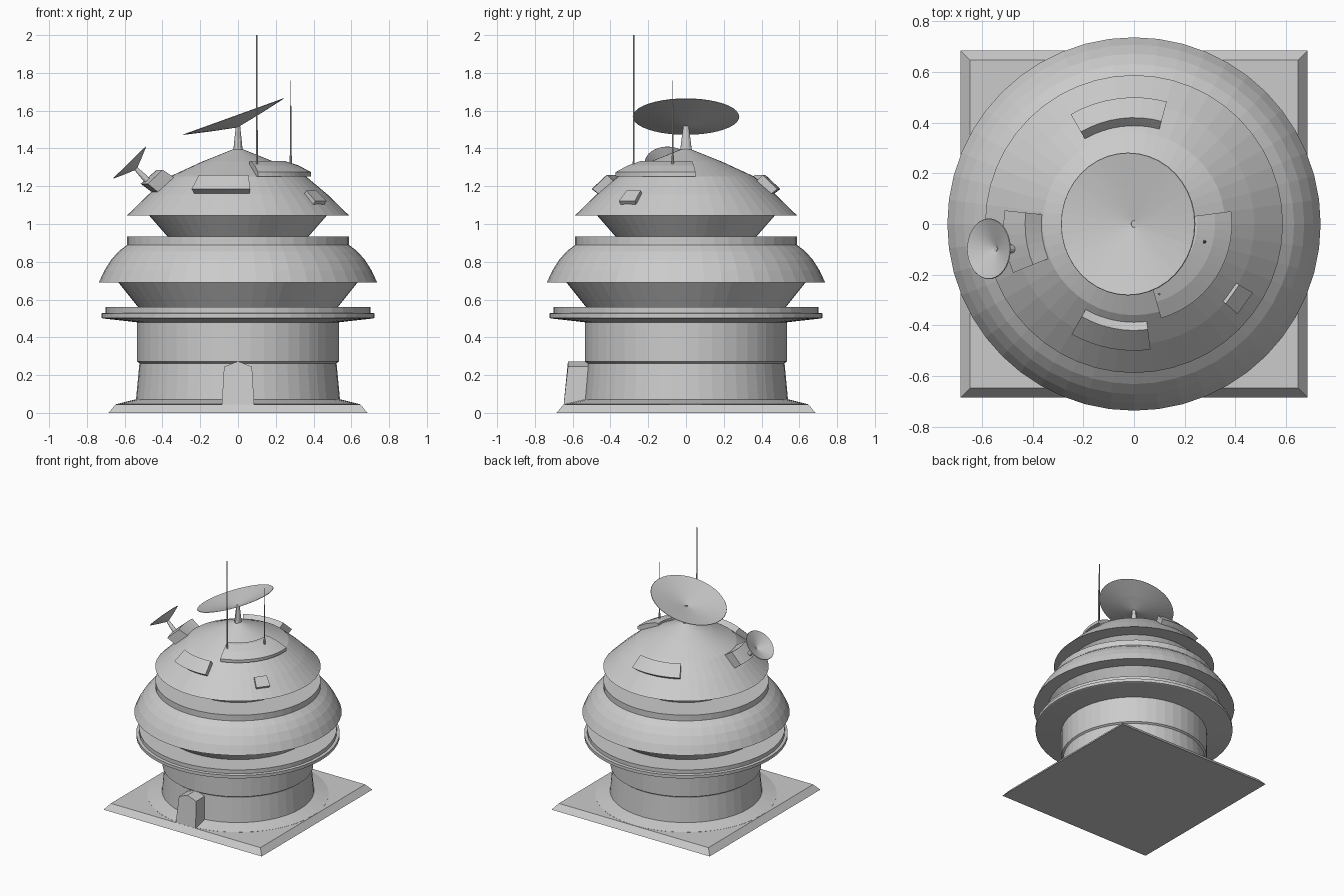
import bpy, bmesh, math
from mathutils import Vector

if "Cube" in bpy.data.objects:
    bpy.data.objects.remove(bpy.data.objects["Cube"])

grey = bpy.data.materials.new("light_grey")
grey.diffuse_color = (0.6, 0.6, 0.6, 1)
grey.use_nodes = True
grey.node_tree.nodes["Principled BSDF"].inputs["Base Color"].default_value = grey.diffuse_color


def make(name, bm):
    bmesh.ops.remove_doubles(bm, verts=bm.verts, dist=1e-5)
    bmesh.ops.recalc_face_normals(bm, faces=bm.faces)
    me = bpy.data.meshes.new(name)
    bm.to_mesh(me)
    bm.free()
    me.materials.append(grey)
    ob = bpy.data.objects.new(name, me)
    bpy.context.collection.objects.link(ob)
    return ob


def lathe(name, profile, n=48, origin=(0, 0, 0), axis=(0, 0, 1), sy=1.0):
    """Revolve (radius, height) points; ends are capped."""
    bm = bmesh.new()
    q = Vector((0, 0, 1)).rotation_difference(Vector(axis).normalized())
    rings = []
    for r, z in profile:
        ring = []
        for i in range(n):
            a = 2 * math.pi * i / n
            p = Vector((r * math.cos(a), r * math.sin(a) * sy, z))
            ring.append(bm.verts.new(q @ p + Vector(origin)))
        rings.append(ring)
    for a, b in zip(rings, rings[1:]):
        for i in range(n):
            j = (i + 1) % n
            bm.faces.new((a[i], a[j], b[j], b[i]))
    bm.faces.new(rings[0][::-1])
    bm.faces.new(rings[-1])
    return make(name, bm)


def sector(name, a0, a1, section, steps=8):
    """Sweep a closed (radius, height) section between two angles in degrees."""
    bm = bmesh.new()
    rows = []
    for k in range(steps + 1):
        a = math.radians(a0 + (a1 - a0) * k / steps)
        rows.append([bm.verts.new((r * math.cos(a), r * math.sin(a), z)) for r, z in section])
    m = len(section)
    for p, q in zip(rows, rows[1:]):
        for i in range(m):
            j = (i + 1) % m
            bm.faces.new((p[i], p[j], q[j], q[i]))
    bm.faces.new(rows[0])
    bm.faces.new(rows[-1][::-1])
    return make(name, bm)


def loft(name, loops):
    """Join equal-length point loops and cap both ends."""
    bm = bmesh.new()
    rows = [[bm.verts.new(p) for p in lp] for lp in loops]
    m = len(rows[0])
    for p, q in zip(rows, rows[1:]):
        for i in range(m):
            j = (i + 1) % m
            bm.faces.new((p[i], p[j], q[j], q[i]))
    bm.faces.new(rows[0][::-1])
    bm.faces.new(rows[-1])
    return make(name, bm)


def square(s, z):
    return [(-s, -s, z), (s, -s, z), (s, s, z), (-s, s, z)]


# ground plate and its raised skirt
loft("base_plate", [square(0.685, 0), square(0.648, 0.045)])
lathe("base_skirt", [(0.645, 0.03), (0.645, 0.046), (0.54, 0.072), (0.5, 0.072)])

# walls: lower drum under a slightly overhanging upper drum
lathe("lower_wall", [(0.542, 0.05), (0.522, 0.262), (0.5, 0.28)])
lathe("upper_wall", [(0.52, 0.262), (0.535, 0.272), (0.535, 0.485)])

# gabled entrance porch with a leaning front
def porch_loop(y_bottom, y_top):
    return [(-0.086, y_bottom, 0.04), (0.086, y_bottom, 0.04), (0.074, y_top, 0.245),
            (0, y_top, 0.273), (-0.074, y_top, 0.245)]
loft("entrance_porch", [porch_loop(-0.648, -0.625), porch_loop(-0.45, -0.45)])

# stepped balcony
lathe("balcony", [(0.52, 0.478), (0.715, 0.5), (0.723, 0.503), (0.723, 0.527),
                  (0.702, 0.53), (0.702, 0.56), (0.5, 0.56)])

# middle storey
lathe("middle_neck", [(0.525, 0.555), (0.637, 0.695)])
lathe("middle_ring", [(0.6, 0.69), (0.737, 0.69), (0.708, 0.753), (0.672, 0.81),
                      (0.632, 0.855), (0.587, 0.89), (0.587, 0.935), (0.3, 0.935)])

# top storey
lathe("upper_neck", [(0.37, 0.93), (0.475, 1.05)])
lathe("top_dome", [(0.45, 1.045), (0.588, 1.045), (0.475, 1.155), (0.36, 1.252),
                   (0.19, 1.33), (0.022, 1.397)])

# raised panels on the dome
panel = [(0.385, 1.225), (0.42, 1.26), (0.5, 1.185), (0.46, 1.155)]
sector("front_panel", 240.5, 277.5, panel)
sector("back_panel", 75, 120, panel)
sector("right_deck", -74, 7.5, [(0.22, 1.25), (0.22, 1.333), (0.25, 1.333), (0.32, 1.31),
                                (0.387, 1.275), (0.387, 1.252)], 14)
sector("small_hatch", -41, -30, [(0.455, 1.15), (0.48, 1.177), (0.542, 1.122), (0.52, 1.095)], 1)
sector("left_mount", 174, 202, [(0.355, 1.24), (0.43, 1.287), (0.515, 1.213), (0.445, 1.16)], 5)


# dishes: thin hollow cones opening along their axis
def dish(name, apex, axis, radius, depth):
    t = 0.007
    lathe(name, [(0.004, 0), (radius * 0.5, depth * 0.46), (radius, depth),
                 (radius - 0.002, depth + 0.003),
                 (radius * 0.5, depth * 0.46 + t), (0.004, t)], 40, apex, axis)

dish("main_dish", (-0.003, 0, 1.512), (-0.339, 0, 0.941), 0.282, 0.059)
lathe("main_dish_mast", [(0.026, 1.38), (0.011, 1.525)], 12, sy=1.25)

small_axis = Vector((-0.7, 0, 0.715)).normalized()
small_apex = Vector((-0.538, -0.098, 1.29))
dish("small_dish", small_apex, small_axis, 0.12, 0.049)
lathe("small_dish_arm", [(0.018, -0.13), (0.016, -0.06), (0.01, 0.012)], 12,
      small_apex, small_axis)

# aerials
lathe("tall_aerial", [(0.005, 1.29), (0.0035, 2.0)], 8, (0.1, -0.277, 0))
lathe("short_aerial", [(0.008, 1.29), (0.007, 1.36), (0.004, 1.365), (0.004, 1.62),
                       (0.002, 1.63), (0.002, 1.76)], 8, (0.279, -0.07, 0))
